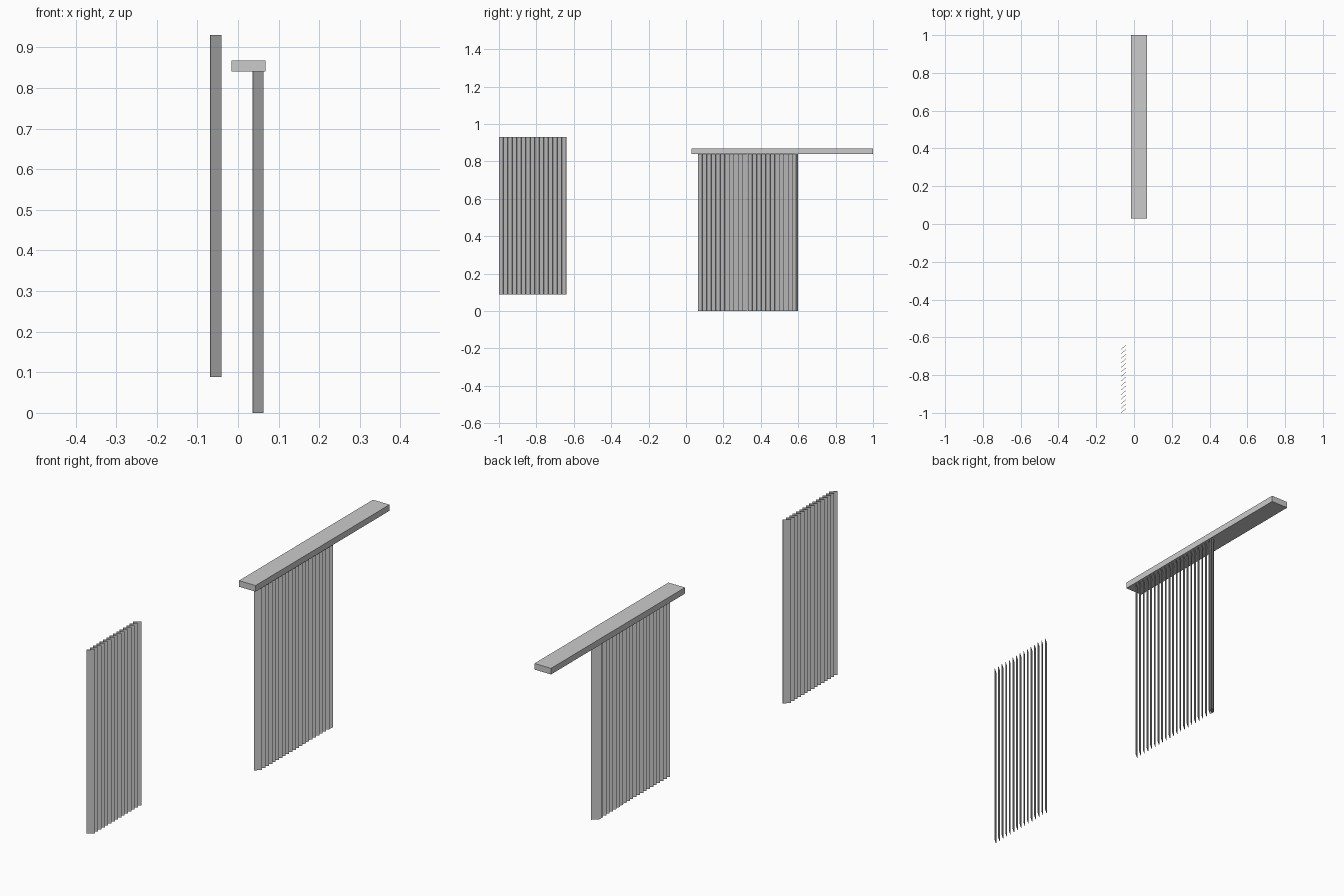
import bpy, math

if "Cube" in bpy.data.objects:
    bpy.data.objects.remove(bpy.data.objects["Cube"])

ANGLE = math.atan2(0.0225, 0.0265)
WIDTH = math.hypot(0.0225, 0.0265)
THICK = 0.002


def box(name, size, centre, rot=0.0):
    bpy.ops.mesh.primitive_cube_add(size=1, location=centre, rotation=(0, 0, rot))
    ob = bpy.context.object
    ob.name = name
    ob.scale = size
    bpy.ops.object.transform_apply(location=False, rotation=False, scale=True)
    return ob


def slat_row(name, x, z0, z1, y0, y1, count):
    """Row of angled upright slats whose centres run from y0 to y1."""
    first = box(name, (WIDTH, THICK, z1 - z0), (x, y0, (z0 + z1) / 2), ANGLE)
    for i in range(1, count):
        ob = first.copy()
        ob.name = f"{name}_{i}"
        ob.location.y = y0 + (y1 - y0) * i / (count - 1)
        bpy.context.collection.objects.link(ob)


# Head rail
box("head_rail", (0.084, 0.97, 0.028), (0.026, 0.515, 0.854))

# Slats hanging from the rail, evenly spread
slat_row("hanging_slat", 0.049, 0.0, 0.84, 0.075, 0.561, 21)

# Slats bunched together at the end of the row
slat_row("bunched_slat", 0.049, 0.0, 0.84, 0.571, 0.586, 5)

# Separate row of loose slats
slat_row("loose_slat", -0.055, 0.088, 0.93, -0.988, -0.652, 15)
